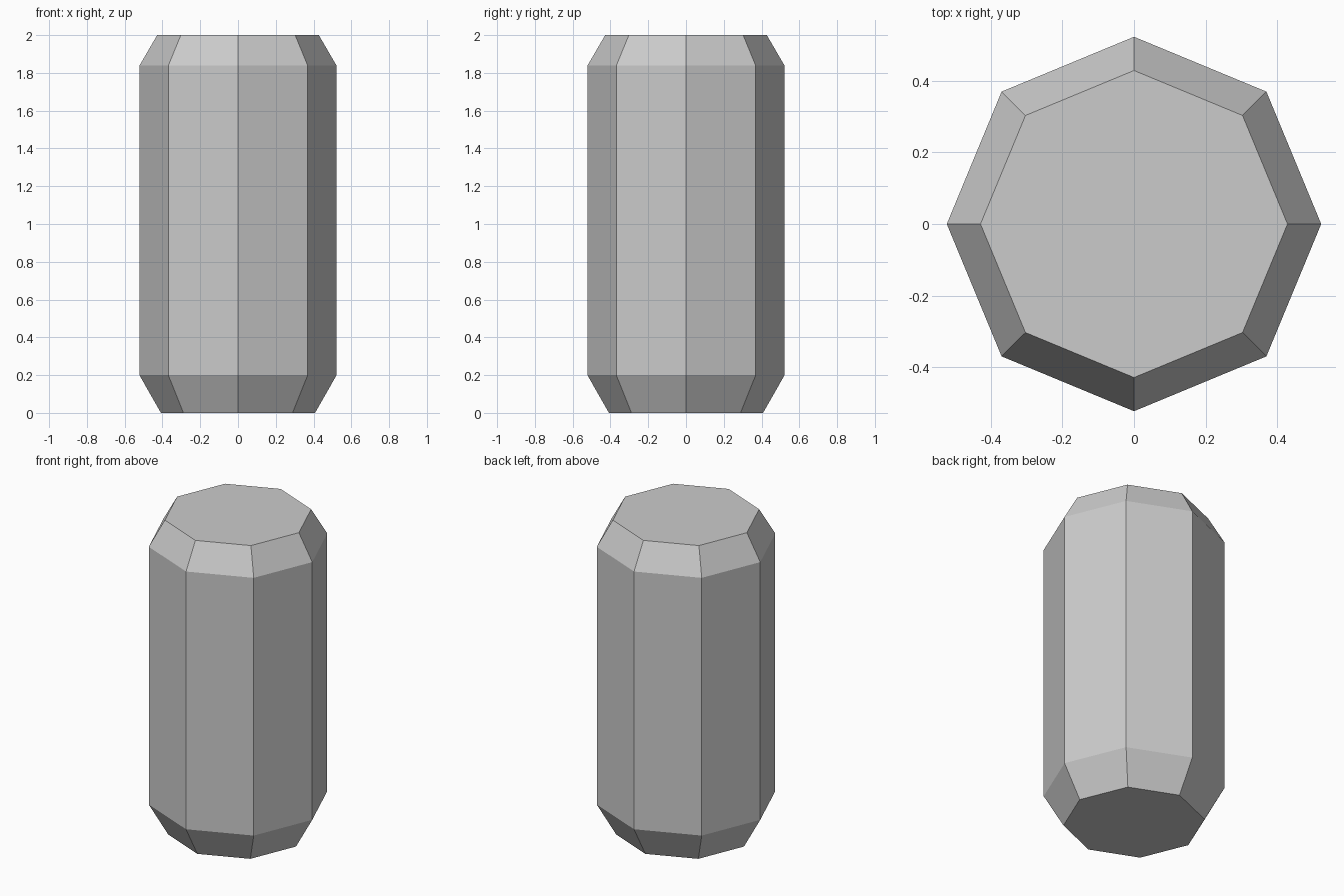
import bpy, bmesh
from math import cos, sin, tau

if "Cube" in bpy.data.objects:
    bpy.data.objects.remove(bpy.data.objects["Cube"])

SIDES = 8
# (radius, height) of each octagonal ring, bottom to top
PROFILE = [(0.408, 0.0), (0.522, 0.2), (0.522, 1.838), (0.428, 2.0)]

bm = bmesh.new()
rings = [[bm.verts.new((r * cos(tau * i / SIDES), r * sin(tau * i / SIDES), z))
          for i in range(SIDES)] for r, z in PROFILE]

# Side walls and bevelled shoulders
for low, high in zip(rings, rings[1:]):
    for i in range(SIDES):
        j = (i + 1) % SIDES
        bm.faces.new((low[i], low[j], high[j], high[i]))

# Flat end caps
bm.faces.new(rings[0][::-1])
bm.faces.new(rings[-1])

mesh = bpy.data.meshes.new("barrel_body")
bm.to_mesh(mesh)
bm.free()
bpy.context.collection.objects.link(bpy.data.objects.new("barrel_body", mesh))
